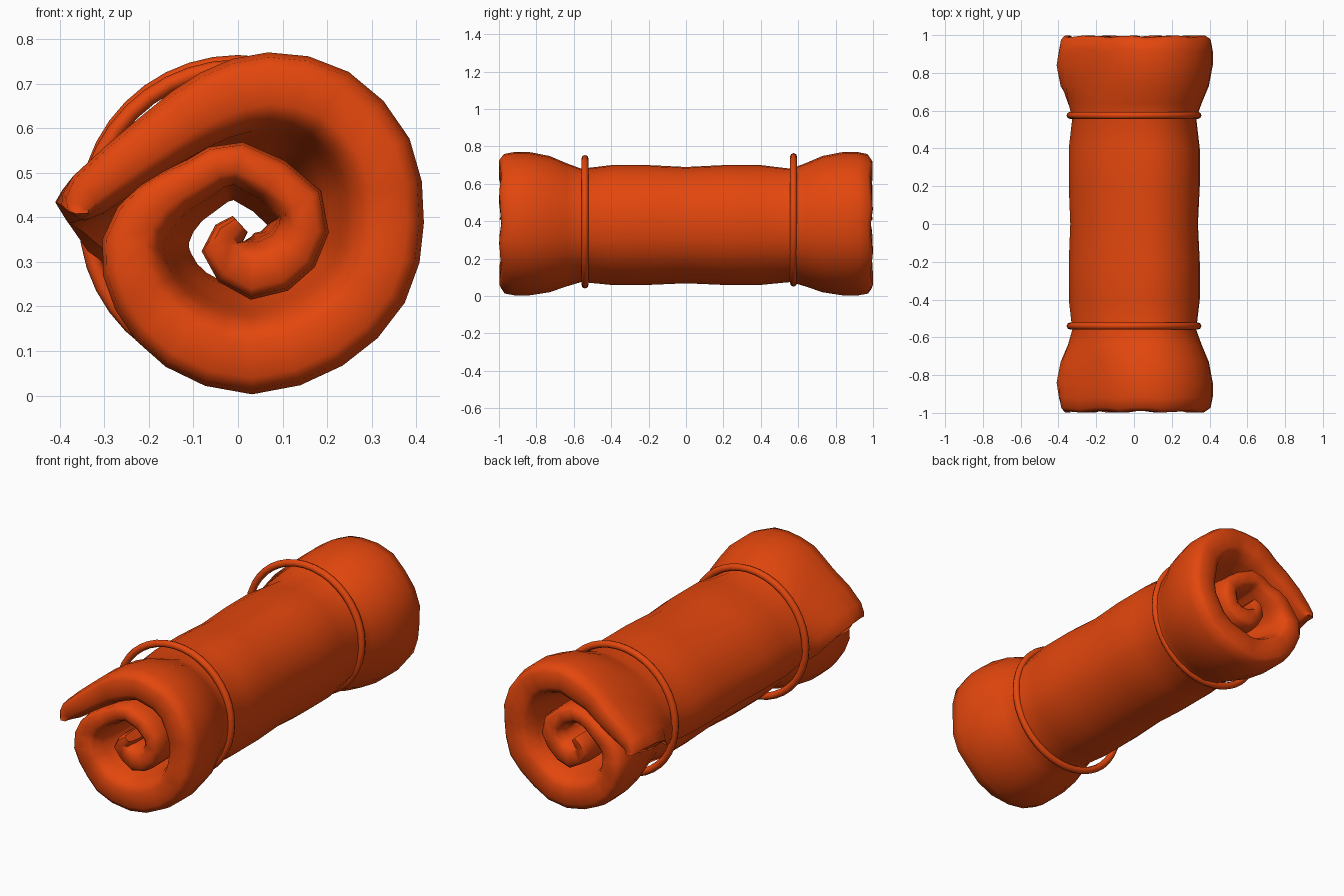
import bpy
import bmesh
import math
from mathutils import Vector

if "Cube" in bpy.data.objects:
    bpy.data.objects.remove(bpy.data.objects["Cube"], do_unlink=True)

# Single fabric colour
fabric = bpy.data.materials.new("orange_fabric")
fabric.use_nodes = True
colour = (0.77, 0.062, 0.004, 1)
fabric.diffuse_color = colour
fabric.node_tree.nodes["Principled BSDF"].inputs["Base Color"].default_value = colour

PIVOT_Z = 0.345

# Centreline of the rolled sheet, outside to inside: x, z, half thickness
FLAP_END = [(-0.395, 0.41, 0.028), (-0.335, 0.45, 0.055), (-0.17, 0.575, 0.07), (-0.05, 0.65, 0.082)]
FLAP_MID = [(-0.36, 0.29, 0.02), (-0.37, 0.39, 0.045), (-0.285, 0.54, 0.06), (-0.14, 0.63, 0.08)]
ROLL = [(0.07, 0.685, 0.085), (0.205, 0.653, 0.085), (0.308, 0.54, 0.085), (0.332, 0.39, 0.085),
        (0.3, 0.25, 0.085), (0.19, 0.142, 0.087), (0.03, 0.09, 0.087), (-0.12, 0.135, 0.082),
        (-0.21, 0.23, 0.075), (-0.235, 0.34, 0.07), (-0.18, 0.43, 0.06), (-0.09, 0.485, 0.05),
        (0, 0.52, 0.05), (0.14, 0.43, 0.055), (0.125, 0.325, 0.06), (0.035, 0.28, 0.065),
        (-0.035, 0.335, 0.048), (0.005, 0.385, 0.025)]

# Along the roll: distance from middle, girth, outer and inner edge rounding
HALF = [(0.2, 0.835, 1, 1), (0.4, 0.835, 1, 1), (0.56, 0.79, 1, 1), (0.64, 0.86, 1, 1),
        (0.73, 0.95, 1, 1), (0.84, 1, 1, 1), (0.92, 1, 1, 0.95), (0.975, 0.995, 0.9, 0.7),
        (0.993, 0.98, 0.65, 0.3)]
STATIONS = [(-y, g, o, i) for y, g, o, i in reversed(HALF)] + [(0, 0.82, 0.95, 1)] + HALF


def smooth_path(points, steps=2):
    """Resample points along a Catmull-Rom curve."""
    pts = [Vector(p) for p in points]
    pts = [pts[0] * 2 - pts[1]] + pts + [pts[-1] * 2 - pts[-2]]
    path = []
    for a, b, c, d in zip(pts, pts[1:], pts[2:], pts[3:]):
        for k in range(steps):
            t = k / steps
            path.append(0.5 * (2 * b + (c - a) * t + (2 * a - 5 * b + 4 * c - d) * t * t
                               + (3 * b - a - 3 * c + d) * t ** 3))
    return path + [pts[-2]]


def section(y, girth, outer, inner):
    """Closed outline of the rolled sheet at one station."""
    t = min(max((abs(y) - 0.56) / 0.24, 0), 1)
    t = t * t * (3 - 2 * t)
    flap = [Vector(m).lerp(Vector(e), t) for m, e in zip(FLAP_MID, FLAP_END)]
    # Flap corners are rounded back towards the roll
    flap[0].x += 0.3 * max(abs(y) - 0.85, 0)
    path = smooth_path(flap + ROLL)
    # The sheet swells inwards away from the ends
    swell = min(max((0.95 - abs(y)) / 0.3, 0), 1)
    outside, inside = [], []
    for i, p in enumerate(path):
        d = path[min(i + 1, len(path) - 1)] - path[max(i - 1, 0)]
        n = Vector((-d.y, d.x)).normalized()
        wave = 0.006 * math.sin(i * 2 + y) * (abs(y) > 0.9)
        # The innermost turns sit slightly recessed at both ends
        recess = 0.03 * y * min(max((i - 26) / 8, 0), 1)
        inward = p.z * inner + max(p.z - 0.042, 0) * swell * (i > 6)
        for side, offset in ((outside, p.z * outer), (inside, -inward)):
            q = p.xy + n * offset
            side.append((q.x * girth, y + wave - recess, PIVOT_Z + (q.y - PIVOT_Z) * girth))
    return outside + inside[::-1]


def finish(obj, angle):
    obj.data.materials.append(fabric)
    bpy.ops.object.select_all(action="DESELECT")
    obj.select_set(True)
    bpy.context.view_layer.objects.active = obj
    bpy.ops.object.shade_smooth_by_angle(angle=math.radians(angle))


# Rolled bedding: loft the outlines, then close both ends
bm = bmesh.new()
rings = [[bm.verts.new(co) for co in section(*s)] for s in STATIONS]
count = len(rings[0])
for a, b in zip(rings, rings[1:]):
    for i in range(count):
        j = (i + 1) % count
        bm.faces.new((a[i], a[j], b[j], b[i]))
for ring in (rings[0], rings[-1]):
    for i in range(count // 2 - 1):
        bm.faces.new((ring[i], ring[i + 1], ring[count - 2 - i], ring[count - 1 - i]))
bmesh.ops.recalc_face_normals(bm, faces=bm.faces)
mesh = bpy.data.meshes.new("rolled_bedding")
bm.to_mesh(mesh)
bm.free()
roll = bpy.data.objects.new("rolled_bedding", mesh)
bpy.context.collection.objects.link(roll)
finish(roll, 60)

# Two round cords holding the roll
for name, y, z in (("front_cord", -0.54, 0.397), ("back_cord", 0.575, 0.407)):
    bpy.ops.mesh.primitive_torus_add(major_radius=0.338, minor_radius=0.019, major_segments=40,
                                     minor_segments=8, location=(0, y, z),
                                     rotation=(math.pi / 2, 0, 0))
    cord = bpy.context.object
    cord.name = name
    finish(cord, 60)
